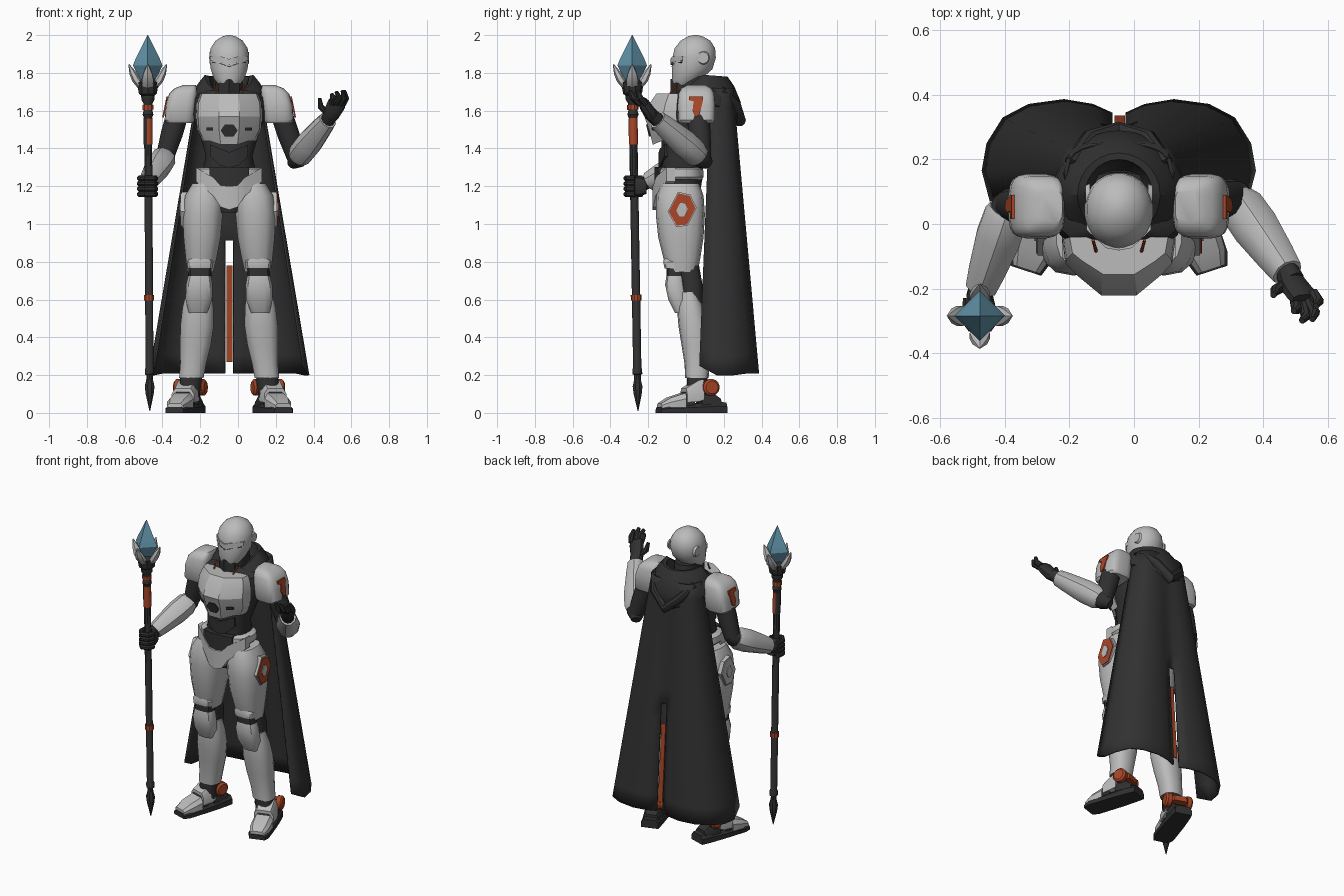
import bpy, bmesh, math
from mathutils import Vector as V, Matrix

CX = -0.047  # body centre line


def material(name, c):
    m = bpy.data.materials.new(name)
    m.diffuse_color = (*c, 1)
    return m


GREY = material("armor_grey", (0.5, 0.5, 0.5))
DARK = material("undersuit_dark", (0.03, 0.03, 0.031))
CLOTH = material("cloth_charcoal", (0.031, 0.031, 0.031))
ORANGE = material("burnt_orange", (0.40, 0.062, 0.02))
BLUE = material("crystal_blue", (0.12, 0.29, 0.39))


def make(name, verts, faces, mat, angle=35):
    me = bpy.data.meshes.new(name)
    me.from_pydata([tuple(v) for v in verts], [], faces)
    bm = bmesh.new()
    bm.from_mesh(me)
    bmesh.ops.recalc_face_normals(bm, faces=bm.faces)
    bm.to_mesh(me)
    bm.free()
    me.materials.append(mat)
    o = bpy.data.objects.new(name, me)
    bpy.context.collection.objects.link(o)
    bpy.ops.object.select_all(action='DESELECT')
    o.select_set(True)
    bpy.context.view_layer.objects.active = o
    if angle:
        bpy.ops.object.shade_smooth_by_angle(angle=math.radians(angle))
    return o


def loft(name, rings, mat, closed=False, angle=35):
    n, k = len(rings[0]), len(rings)
    faces = [(i * n + j, i * n + (j + 1) % n, (i + 1) % k * n + (j + 1) % n, (i + 1) % k * n + j)
             for i in range(k if closed else k - 1) for j in range(n)]
    if not closed:
        faces += [tuple(range(n)), tuple(range((k - 1) * n, k * n))]
    return make(name, [v for r in rings for v in r], faces, mat, angle)


def oval(n, p):
    # superellipse outline: p = 2 is an ellipse, larger is boxier
    out = []
    for i in range(n):
        a = 2 * math.pi * (i + 0.5) / n
        c, s = math.cos(a), math.sin(a)
        out.append((math.copysign(abs(c) ** (2 / p), c), math.copysign(abs(s) ** (2 / p), s)))
    return out


def stack(name, rows, mat, s=1, n=16, p=2.5):
    # horizontal rings: (z, dx, y, rx, ry)
    return loft(name, [[V((CX + s * dx + u * rx, y + w * ry, z)) for u, w in oval(n, p)]
                       for z, dx, y, rx, ry in rows], mat)


def tube(name, pts, radii, mat, n=12, p=2, ref=(0, 1, 0), angle=35):
    # rings square to a path; a radius may be a (side, depth) pair
    pts, rings = [V(q) for q in pts], []
    for i, q in enumerate(pts):
        d = (pts[min(i + 1, len(pts) - 1)] - pts[max(i - 1, 0)]).normalized()
        a = d.cross(V(ref)).normalized()
        b = d.cross(a)
        r = radii[i] if isinstance(radii[i], tuple) else (radii[i],) * 2
        rings.append([q + a * u * r[0] + b * w * r[1] for u, w in oval(n, p)])
    return loft(name, rings, mat, angle=angle)


def strip(name, half, yf, th, mat):
    # mirrored front band: (x, top, bottom) swept along the curve y = yf(x)
    row = [(-x, a, b) for x, a, b in reversed(half) if x > 0] + half
    return loft(name, [[V((CX + x, yf(x) + d, z)) for d, z in ((0, a), (0, b), (th, b), (th, a))]
                       for x, a, b in row], mat)


def prism(name, pts, off, mat):
    return loft(name, [[V(q) for q in pts], [V(q) + V(off) for q in pts]], mat, angle=0)


# --- head
stack("helmet", [(1.735, 0, -.015, .055, .052), (1.77, 0, .005, .082, .08), (1.82, 0, .033, .098, .108),
                 (1.88, 0, .043, .107, .116), (1.93, 0, .047, .099, .108), (1.97, 0, .05, .073, .08),
                 (1.993, 0, .05, .036, .04), (2.0, 0, .05, .008, .01)], GREY, n=24, p=2.1)
face_y = lambda x: .04 - .116 * math.sqrt(max(0, 1 - (x / .112) ** 2))
strip("visor_slit", [(0, 1.835, 1.83), (.04, 1.85, 1.845), (.09, 1.859, 1.854)], face_y, .01, DARK)
strip("brow_ridge", [(0, 1.873, 1.842), (.04, 1.886, 1.856), (.1, 1.89, 1.866)],
      lambda x: face_y(x) - .006, .02, GREY)
strip("mouth_guard", [(0, 1.768, 1.67), (.03, 1.76, 1.675), (.055, 1.745, 1.69)], lambda x: -.081 + abs(x) * .6, .06, DARK)
for s in (-1, 1):
    tube("ear_disc", [(CX + s * .09, .09, 1.88), (CX + s * .104, .09, 1.88)], [.036, .03], GREY, 16)
stack("neck", [(1.6, 0, .06, .08, .1), (1.78, 0, .05, .07, .08)], DARK)

# --- torso
stack("undersuit_torso", [(1.06, 0, -.03, .06, .08), (1.14, 0, -.03, .11, .1), (1.25, 0, -.02, .15, .11),
                          (1.36, 0, -.02, .125, .11), (1.45, 0, 0, .15, .13), (1.58, 0, .03, .2, .12),
                          (1.67, 0, .05, .2, .12), (1.71, 0, .06, .13, .1)], DARK, n=20)
plan = [(.175, -.05), (.165, -.12), (.13, -.155), (.055, -.215)]
plan = plan + [(-x, y) for x, y in reversed(plan)]
loft("chest_plate", [[V((CX + x * k, -.02 + (y + .02) * m, z - (.02 if abs(x) < .06 and z < 1.46 else 0)))
                      for x, y in plan]
                     for z, k, m in ((1.455, .72, .65), (1.44, .8, .8), (1.5, .97, .9), (1.57, 1, 1.03),
                                     (1.64, .98, .88), (1.69, .87, .7))], GREY, angle=20)
prism("chest_hexagon", [(CX + .044 * math.cos(i * math.pi / 3), -.204 - .0095 * math.sin(i * math.pi / 3),
                         1.495 + .038 * math.sin(i * math.pi / 3)) for i in range(6)], (0, .04, 0), DARK)
strip("upper_abdomen_plate", [(0, 1.38, 1.30), (.05, 1.40, 1.31), (.1, 1.42, 1.36)],
      lambda x: -.145 + 3 * x * x, .03, DARK)
for s in (-1, 1):
    prism("chest_vent", [(CX + s * x, y, z) for x, y, z in ((.085, -.184, 1.512), (.12, -.158, 1.51),
                         (.12, -.156, 1.495), (.085, -.18, 1.495))], (0, .02, 0), DARK)
    tube("collar_cord", [(CX + s * .08, -.05, 1.74), (CX + s * .07, -.085, 1.69)], [.005] * 2, ORANGE, 6)

# --- belt and pelvis
stack("belt", [(1.235, 0, -.03, .165, .115), (1.25, 0, -.03, .178, .125), (1.29, 0, -.03, .175, .122),
               (1.3, 0, -.03, .16, .11)], GREY, n=20)
strip("front_belt_plate", [(0, 1.2, 1.075), (.045, 1.205, 1.09), (.085, 1.245, 1.15), (.175, 1.3, 1.225)],
      lambda x: -.178 + 2.4 * x * x, .05, GREY)
strip("belt_gap", [(0, 1.303, 1.19), (.05, 1.303, 1.2), (.085, 1.303, 1.225), (.105, 1.303, 1.255)],
      lambda x: -.166 + 1.6 * x * x, .04, DARK)

# --- legs, shoulders
for s in (-1, 1):
    stack("thigh", [(1.215, .12, -.03, .075, .1), (1.15, .132, -.032, .103, .125), (1.05, .14, -.03, .108, .13),
                    (.93, .143, -.027, .1, .12), (.82, .148, -.022, .084, .098), (.745, .152, -.018, .07, .08)],
          GREY, s, 14)
    stack("knee_joint", [(.78, .153, .01, .06, .06), (.68, .158, .03, .065, .058), (.58, .163, .03, .06, .06)], DARK, s)
    stack("knee_pad", [(.835, .15, -.075, .045, .035), (.8, .152, -.07, .07, .052), (.765, .154, -.065, .068, .05)],
          GREY, s, 12, 3)
    stack("knee_gap", [(.765, .154, -.06, .062, .045), (.72, .156, -.06, .062, .045)], DARK, s, 12, 3)
    stack("knee_guard", [(.725, .156, -.06, .062, .045), (.68, .158, -.06, .072, .052), (.6, .16, -.045, .072, .05),
                         (.53, .165, -.02, .05, .04)], GREY, s, 12, 3)
    stack("shin", [(.64, .16, .01, .068, .05), (.56, .165, .022, .083, .07), (.46, .17, .038, .09, .078),
                   (.36, .178, .05, .083, .074), (.26, .19, .058, .07, .066), (.185, .2, .058, .066, .062)], GREY, s, 14)
    stack("ankle", [(.2, .2, .06, .06, .055), (.08, .212, .06, .055, .055)], DARK, s)
    # feet, toes turned out
    M = Matrix.Translation((CX + s * .225, .05, 0)) @ Matrix.Rotation(s * math.radians(18), 4, 'Z')

    def shoe(name, rows, mat):
        loft(name, [[M @ V((x, y, z)) for x, z in ((-w, a), (w, a), (w, b * .6 + a * .4), (w * .7, b),
                                                   (-w * .7, b), (-w, b * .6 + a * .4))] for y, w, a, b in rows], mat)
    shoe("sole", [(-.205, .05, 0, .03), (-.165, .064, 0, .04), (0, .064, 0, .05), (.1, .06, 0, .06), (.16, .054, 0, .055)], DARK)
    shoe("toe_cap", [(-.2, .044, .025, .05), (-.15, .06, .025, .08), (-.07, .062, .03, .105)], GREY)
    shoe("instep_gap", [(-.08, .052, .03, .1), (-.02, .053, .03, .14)], DARK)
    shoe("instep_plate", [(-.065, .062, .055, .13), (.0, .066, .06, .17), (.03, .063, .07, .175)], GREY)
    shoe("heel", [(.02, .054, .03, .12), (.08, .054, .03, .11), (.13, .05, .03, .075)], DARK)
    for d in (-1, 1):
        tube("ankle_disc", [M @ V((d * x, .065, .135)) for x in (.05, .076, .086)], [.044, .045, .034], ORANGE, 16)
    shoe("heel_band", [(.06, .06, .115, .155), (.1, .055, .115, .155), (.115, .04, .115, .15)], ORANGE)
    # shoulder armour, sloping outward
    stack("pauldron", [(1.535, .262, .055, .07, .088), (1.55, .262, .055, .08, .098), (1.63, .256, .055, .081, .1),
                       (1.69, .243, .055, .075, .094), (1.718, .23, .055, .06, .08), (1.735, .21, .055, .035, .05)],
          GREY, s, 20, 4)
    prism("shoulder_mark", [(CX + s * (.332 - (z - 1.63) * .2), y, z) for y, z in
                            ((.015, 1.675), (.09, 1.675), (.09, 1.655), (.072, 1.58),
                             (.05, 1.565), (.035, 1.6), (.04, 1.65), (.015, 1.655))], (s * .009, 0, 0), ORANGE)
    # hip plates, painted on one side only
    for k, x, mat in ((1, .252, GREY), (.92, .257, ORANGE if s > 0 else GREY), (.4, .262, GREY)):
        prism("hip_plate", [(CX + s * x, -.022 + y * k, 1.075 + z * k) for y, z in
                            ((-.02, .095), (.045, .08), (.078, .01), (.03, -.085), (-.03, -.09), (-.075, -.01))],
              (-s * (.04 if k == 1 else .008), 0, 0), mat)

# --- arms: shoulder, elbow, wrist
for sh, el, wr in (((-.315, .06, 1.6), (-.385, .06, 1.36), (-.475, -.2, 1.225)),
                   ((.225, .06, 1.6), (.31, .085, 1.345), (.475, -.15, 1.55))):
    sh, el, wr = V(sh), V(el), V(wr)
    tube("upper_arm", [sh, sh.lerp(el, .5), el], [.06, .06, .05], DARK)
    tube("elbow", [el - (wr - el) * .14, el, el.lerp(wr, .2)], [.03, .055, .055], DARK)
    tube("forearm", [el.lerp(wr, t) for t in (.06, .14, .4, .8, 1)], [.058, .068, .07, .057, .048], GREY, 10, 2.3)
    tube("wrist", [wr, wr + (wr - el) * .12], [.038, .036], DARK)

# --- gripping hand
tube("grip_palm", [(-.475, -.21, 1.2), (-.475, -.25, 1.2), (-.475, -.295, 1.2)],
     [(.036, .042), (.046, .056), (.036, .05)], DARK, 12, 3, (0, 0, 1))
for i in range(4):
    z = 1.158 + .028 * i
    tube("grip_finger", [(-.515, -.23, z), (-.52, -.28, z), (-.49, -.316, z), (-.45, -.305, z), (-.437, -.27, z)],
         [.016] * 5, DARK, 8, 2, (0, 0, 1))

# --- open hand
tube("open_palm", [(.475, -.16, 1.555), (.495, -.19, 1.585), (.52, -.22, 1.63), (.53, -.235, 1.65)],
     [(.034, .032), (.046, .032), (.05, .028), (.043, .02)], DARK, 10, 2.5)
for a, b, c in (((.555, -.215, 1.635), (.572, -.24, 1.665), (.563, -.255, 1.705)),
                ((.54, -.24, 1.635), (.56, -.275, 1.665), (.553, -.295, 1.705)),
                ((.52, -.25, 1.64), (.535, -.285, 1.67), (.52, -.3, 1.7)),
                ((.5, -.235, 1.635), (.503, -.265, 1.67), (.495, -.27, 1.69)),
                ((.475, -.185, 1.585), (.438, -.205, 1.62), (.432, -.22, 1.665))):
    tube("open_finger", [a, b, c], [.018, .017, .01], DARK, 8)

# --- staff, leaning slightly
S = lambda z: V((-.467 - .006 * z, -.254 - .017 * z, z))


def rod(name, rows, mat, n=10, angle=35):
    return tube(name, [S(z) for z, r in rows], [r for z, r in rows], mat, n, angle=angle)


rod("staff_spike", [(.01, .002), (.1, .023), (.14, .028), (.18, .018)], DARK, 8)
rod("staff_shaft", [(.16, .018), (.2, .018), (.205, .026), (.23, .026), (.24, .022), (1.43, .022)], DARK)
rod("staff_low_band", [(.595, .028), (.625, .028)], ORANGE)
wrap = rod("staff_wrap", [(1.42, .025), (1.56, .025)], ORANGE, 12)
wrap.data.materials.append(DARK)
for f in wrap.data.polygons:  # dark on the outer side
    f.material_index = 1 if f.normal.x < -.1 else 0
rod("staff_neck", [(1.56, .022), (1.58, .03), (1.6, .024), (1.64, .026), (1.66, .037), (1.68, .037), (1.69, .05),
                   (1.75, .06), (1.77, .03)], DARK)
rod("staff_high_band", [(1.605, .03), (1.63, .03)], ORANGE)
top = S(1.8)
loft("crystal", [[top + V((r * math.cos(i * math.pi / 2), r * math.sin(i * math.pi / 2), z - 1.8)) for i in range(4)]
                 for z, r in ((1.74, .03), (1.84, .078), (1.87, .066), (2.0, .001))], BLUE, angle=0)
for i in range(4):
    d = V((math.cos(i * math.pi / 2), math.sin(i * math.pi / 2), 0))
    tube("crystal_prong", [top + d * r + V((0, 0, z - 1.8)) for r, z in ((.035, 1.73), (.062, 1.765), (.08, 1.8), (.1, 1.845))],
         [(.03, .02), (.036, .022), (.026, .018), (.002, .003)], GREY, 6, 2, d, 25)

# --- cape, split up the back
low = [(.02, .345), (.08, .372), (.17, .387), (.28, .372), (.36, .33), (.41, .25), (.425, .165), (.4, .07)]
high = [(.02, .25), (.05, .252), (.09, .25), (.12, .24), (.145, .225), (.16, .2), (.168, .17), (.168, .13)]
order = [(-1, i) for i in range(7, -1, -1)] + [(1, i) for i in range(8)]
R, verts, faces = 16, [], []
for k in range(R):
    t = k / (R - 1)
    for s, i in order:
        a, b = V(high[i]).lerp(V(low[i]), t)
        hem = .25 if i == 7 else .2 if i in (5, 6) else .21
        verts.append((CX + s * a, b, 1.72 + t * (hem - 1.72)))
for k in range(R - 1):
    for j in range(15):
        if j != 7 or k < 8:  # leave the slit open below
            faces.append((k * 16 + j, k * 16 + j + 1, k * 16 + j + 17, k * 16 + j + 16))
cape = make("cape", verts, faces, CLOTH, 50)
cape.modifiers.new("thickness", 'SOLIDIFY').thickness = .012
prism("back_strap", [(CX - .013, .295, .78), (CX + .019, .295, .78), (CX + .019, .33, .27), (CX - .013, .33, .27)],
      (0, .006, 0), ORANGE)

# --- folded hood: profile swept round the neck
rings = []
for i in range(28):
    a = 2 * math.pi * i / 28
    sn, c = math.sin(a), math.cos(a)
    f, b = max(-c, 0), max(c, 0)
    rings.append([V((CX + rx * sn, .09 + ry * c, z - dz * f - bz * b)) for rx, ry, z, dz, bz in
                  ((.05, .06, 1.66, .06, 0), (.085, .1, 1.72, .08, .01), (.105, .11, 1.78, .095, .0),
                   (.128, .13, 1.79, .1, .01), (.16, .165, 1.75, .1, .02), (.2, .2, 1.69, .08, .045),
                   (.207, .195, 1.665, .08, .1), (.17, .16, 1.64, .07, .12))])
loft("hood", rings, CLOTH, closed=True)
tube("hood_fold", [(CX - .15, .19, 1.71), (CX - .09, .262, 1.63), (CX, .283, 1.55), (CX + .09, .262, 1.63), (CX + .15, .19, 1.71)],
     [.02, .03, .034, .03, .02], CLOTH, 10)
